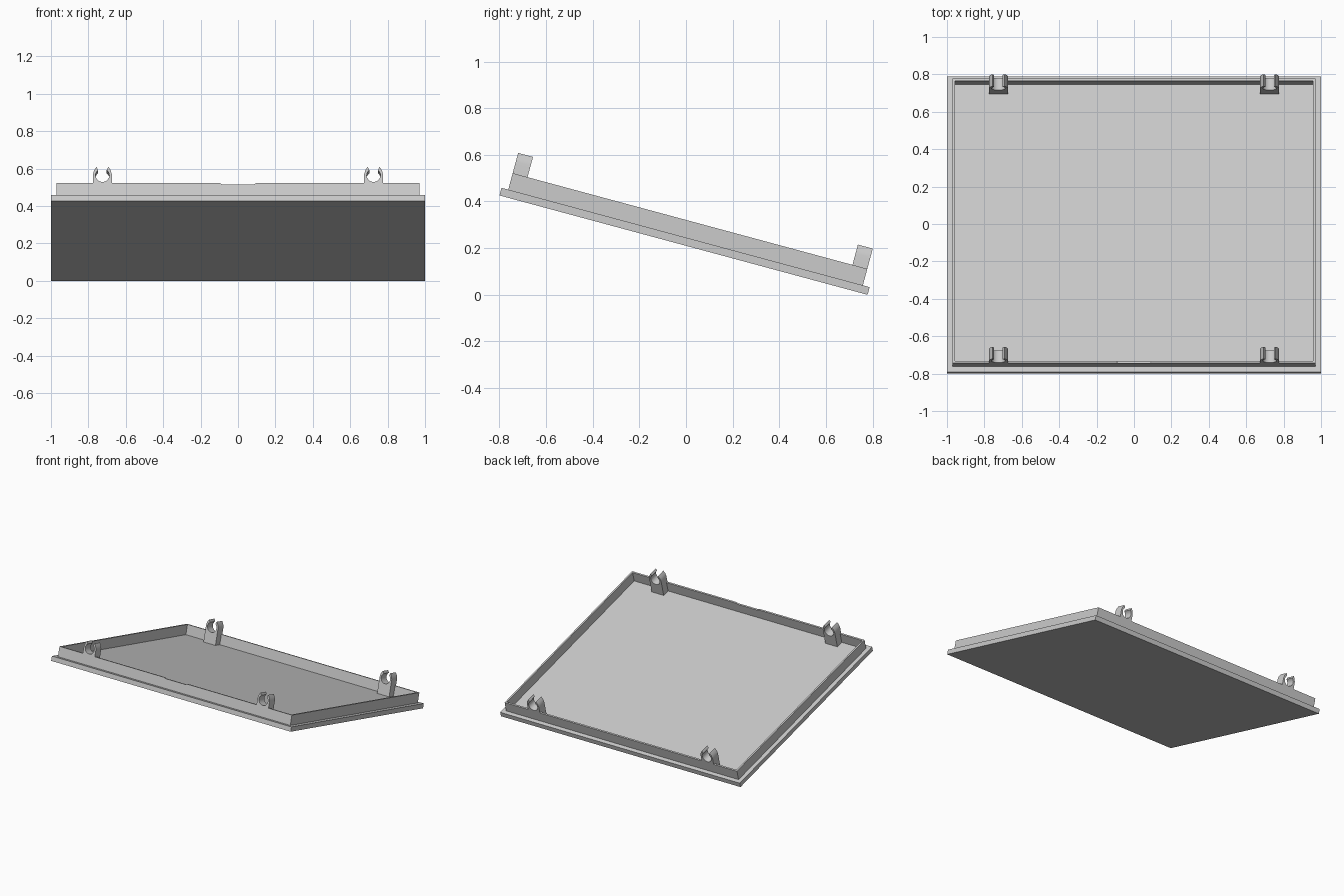
import bpy, bmesh, math
from mathutils import Matrix

cube = bpy.data.objects.get("Cube")
if cube:
    bpy.data.objects.remove(cube, do_unlink=True)

TILT = math.radians(15.1)
LENGTH, HALF_W = 1.635, 1.0      # panel size
PLATE, EDGE = 0.034, 0.03        # plate thickness, lip around the rim
RIM, WALL = 0.107, 0.012         # rim top height, wall thickness
CLIP_DEPTH, CLIP_X = 0.066, 0.725

# Panel frame: x across, y down the slope, z out of the panel
FRAME = Matrix.Translation((0, -0.8, LENGTH * math.sin(TILT))) @ Matrix.Rotation(-TILT, 4, 'X')

grey = bpy.data.materials.new("light_grey")
grey.use_nodes = True
COLOUR = (0.6, 0.6, 0.6, 1)
grey.diffuse_color = COLOUR
grey.node_tree.nodes["Principled BSDF"].inputs["Base Color"].default_value = COLOUR


def prism(name, outline, y0, y1):
    """Extrude an x-z outline along the slope from y0 to y1."""
    bm = bmesh.new()
    face = bm.faces.new([bm.verts.new((x, y0, z)) for x, z in outline])
    grown = bmesh.ops.extrude_face_region(bm, geom=[face])
    verts = [g for g in grown["geom"] if isinstance(g, bmesh.types.BMVert)]
    bmesh.ops.translate(bm, verts=verts, vec=(0, y1 - y0, 0))
    bmesh.ops.recalc_face_normals(bm, faces=bm.faces)
    bm.transform(FRAME)
    mesh = bpy.data.meshes.new(name)
    bm.to_mesh(mesh)
    bm.free()
    mesh.materials.append(grey)
    obj = bpy.data.objects.new(name, mesh)
    bpy.context.collection.objects.link(obj)
    return obj


def rect(x0, x1, z0, z1):
    return [(x0, z0), (x1, z0), (x1, z1), (x0, z1)]


# Base plate
prism("plate", rect(-HALF_W, HALF_W, 0, PLATE), 0, LENGTH)

# Rim walls, the front one with a shallow finger notch
rx, front, back = HALF_W - EDGE, EDGE, LENGTH - EDGE
notch = RIM - 0.006
prism("front_rim", [(-rx, PLATE), (rx, PLATE), (rx, RIM), (0.095, RIM), (0.085, notch),
                    (-0.085, notch), (-0.095, RIM), (-rx, RIM)], front, front + WALL)
prism("back_rim", rect(-rx, rx, PLATE, RIM), back - WALL, back)
for side, s in (("left", 1), ("right", -1)):
    prism(side + "_rim", rect(s * (rx - WALL), s * rx, PLATE, RIM), front + WALL, back - WALL)


def clip_outline(cx):
    """C-shaped snap clip on a block that reaches down to the plate."""
    radius, centre, steps = 0.037, RIM + 0.044, 16
    half = [(0.05, PLATE), (0.05, RIM + 0.05), (0.044, RIM + 0.072), (0.032, RIM + 0.09)]
    start = math.radians(52)
    sweep = -math.pi - 2 * start
    bore = [(radius * math.cos(start + sweep * i / steps),
             centre + radius * math.sin(start + sweep * i / steps)) for i in range(steps + 1)]
    points = half + bore + [(-x, z) for x, z in reversed(half)]
    return [(cx + x, z) for x, z in points]


# Four clips, flush with the outer faces of the front and back rims
for side, s in (("left", 1), ("right", -1)):
    for end, y in (("front", front), ("back", back - CLIP_DEPTH)):
        clip = prism(f"{end}_{side}_clip", clip_outline(s * CLIP_X), y, y + CLIP_DEPTH)
        bpy.ops.object.select_all(action='DESELECT')
        clip.select_set(True)
        bpy.context.view_layer.objects.active = clip
        bpy.ops.object.shade_smooth_by_angle(angle=math.radians(30))
